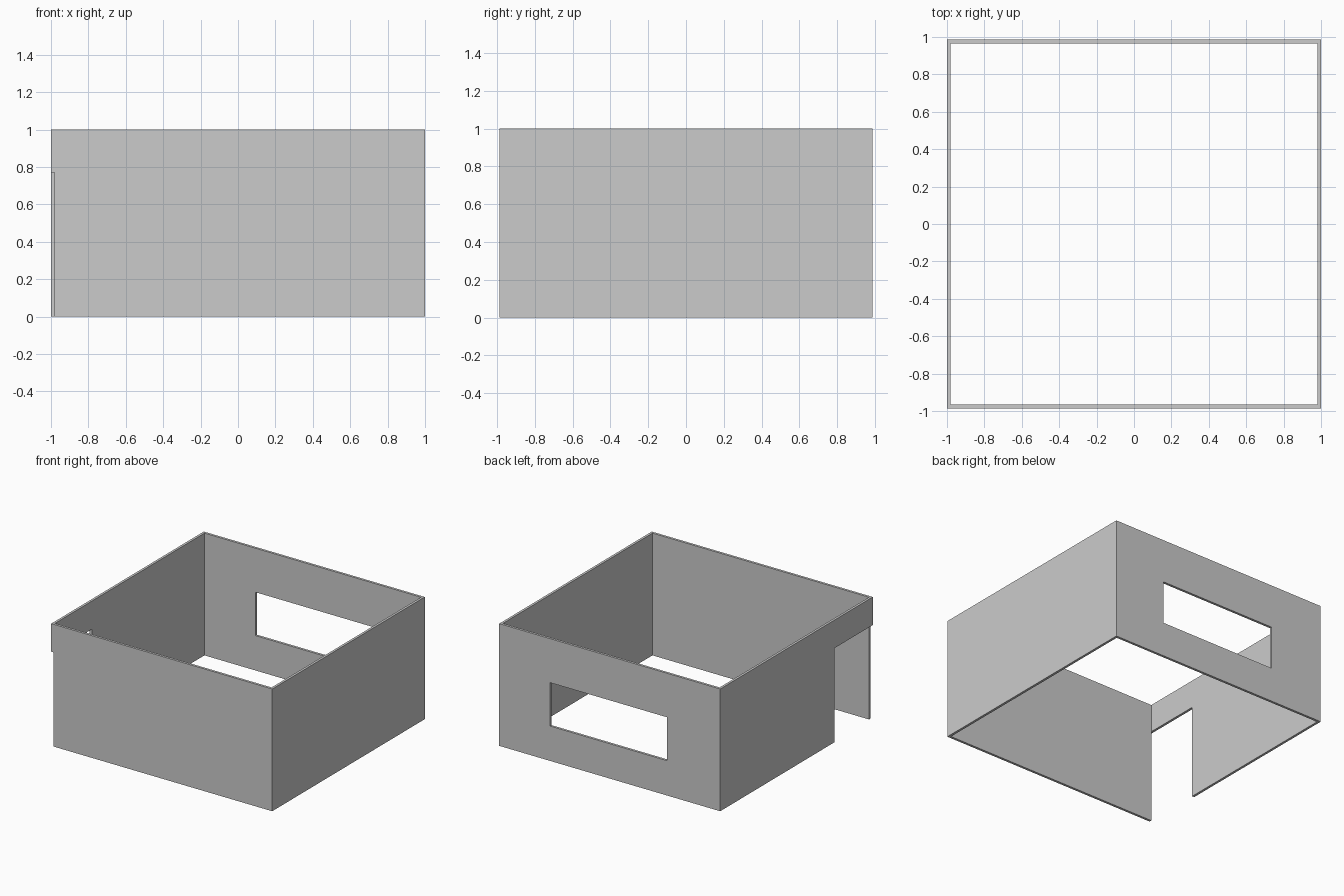
import bpy
import bmesh
from mathutils import Vector

if "Cube" in bpy.data.objects:
    bpy.data.objects.remove(bpy.data.objects["Cube"])

HALF_X, HALF_Y, HEIGHT, WALL = 1.0, 0.986, 1.0, 0.02


def box(name, lo, hi):
    """Axis-aligned box between two corners."""
    lo, hi = Vector(lo), Vector(hi)
    bm = bmesh.new()
    bmesh.ops.create_cube(bm, size=1)
    for v in bm.verts:
        v.co = Vector((lo[i] + (v.co[i] + 0.5) * (hi[i] - lo[i]) for i in range(3)))
    mesh = bpy.data.meshes.new(name)
    bm.to_mesh(mesh)
    bm.free()
    obj = bpy.data.objects.new(name, mesh)
    bpy.context.collection.objects.link(obj)
    return obj


def cut(target, name, lo, hi):
    """Cut a box-shaped opening out of the target and discard the cutter."""
    cutter = box(name, lo, hi)
    cutter.hide_render = True
    mod = target.modifiers.new(name, 'BOOLEAN')
    mod.operation = 'DIFFERENCE'
    mod.solver = 'EXACT'
    mod.object = cutter
    bpy.context.view_layer.objects.active = target
    bpy.ops.object.modifier_apply(modifier=mod.name)
    bpy.data.objects.remove(cutter)


# Room shell: four walls, open at top and bottom
walls = box("room_walls", (-HALF_X, -HALF_Y, 0), (HALF_X, HALF_Y, HEIGHT))
ix, iy = HALF_X - WALL, HALF_Y - WALL
cut(walls, "room_interior", (-ix, -iy, -0.5), (ix, iy, HEIGHT + 0.5))

# Window in the back wall
cut(walls, "window_opening", (-0.52, iy - 0.1, 0.285), (0.54, HALF_Y + 0.1, 0.64))

# Doorway in the left wall, running out through the front corner
cut(walls, "door_opening", (-HALF_X - 0.1, -HALF_Y - 0.1, -0.1), (-ix, -0.49, 0.77))
